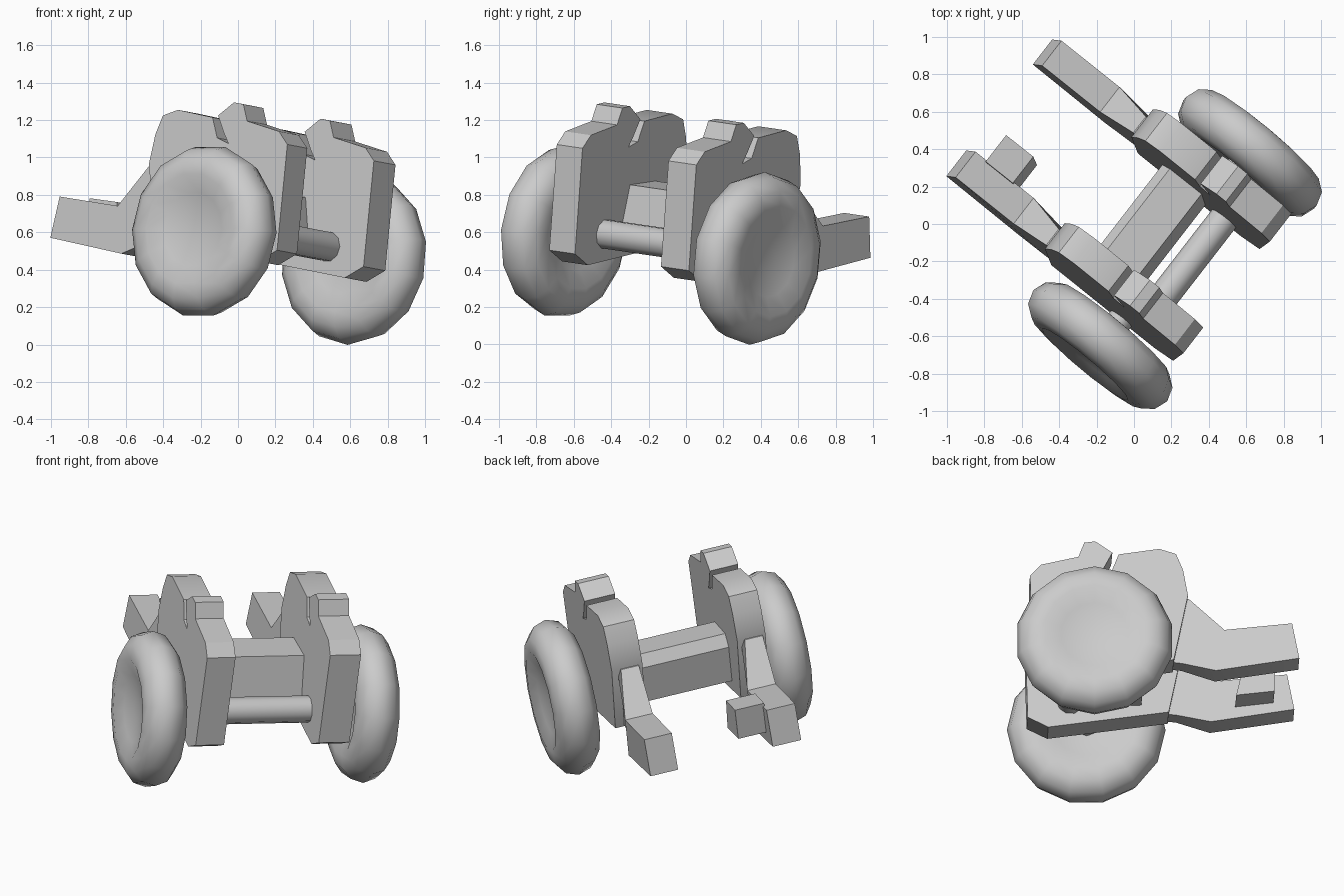
import bpy, math
from mathutils import Vector

if "Cube" in bpy.data.objects:
    bpy.data.objects.remove(bpy.data.objects["Cube"])

AX = Vector((0.608, 0.785, -0.115)).normalized()   # direction across the carriage
WHEEL_AX = Vector((0.635, 0.763, -0.115)).normalized()
D0 = -0.47                                         # reference plane of the side profile

grey = bpy.data.materials.new("grey")
grey.diffuse_color = (0.6, 0.6, 0.6, 1)
grey.use_nodes = True
grey.node_tree.nodes["Principled BSDF"].inputs["Base Color"].default_value = grey.diffuse_color


def at(x, z, d):
    """Point of the side profile, slid across the carriage to distance d."""
    p = Vector((x, (D0 - AX.x * x - AX.z * z) / AX.y, z))
    return p + AX * (d - D0)


def make(name, verts, faces, angle=30):
    me = bpy.data.meshes.new(name)
    me.from_pydata(verts, [], faces)
    me.materials.append(grey)
    ob = bpy.data.objects.new(name, me)
    bpy.context.collection.objects.link(ob)
    bpy.context.view_layer.objects.active = ob
    ob.select_set(True)
    bpy.ops.object.mode_set(mode='EDIT')
    bpy.ops.mesh.select_all(action='SELECT')
    bpy.ops.mesh.normals_make_consistent(inside=False)
    bpy.ops.object.mode_set(mode='OBJECT')
    bpy.ops.object.shade_smooth_by_angle(angle=math.radians(angle))
    ob.select_set(False)
    return ob


def slab(name, profile, inner, outer):
    """Side profile extruded across; inner and outer are functions of x."""
    n = len(profile)
    verts = [at(x, z, d(x)) for d in (inner, outer) for x, z in profile]
    faces = [tuple(range(n)), tuple(range(n, 2 * n))]
    faces += [(i, (i + 1) % n, n + (i + 1) % n, n + i) for i in range(n)]
    return make(name, verts, faces)


def flat(d):
    return lambda x: d


def taper(end, root):
    """Full width at the tail end and bend, narrowing to the root."""
    return lambda x: end + (root - end) * min(1, max(0, (x + 0.64) / 0.18))


def lathe(name, centre, axis, profile, sides, phase=0.0, angle=60):
    """(radius, offset) rings turned around an axis."""
    rot = axis.to_track_quat('Z', 'Y').to_matrix()
    verts, faces = [], []
    for r, w in profile:
        for k in range(sides):
            t = 2 * math.pi * (k + phase) / sides
            verts.append(centre + rot @ Vector((r * math.cos(t), r * math.sin(t), w)))
    m = len(profile)
    for j in range(m - 1):
        for k in range(sides):
            k2 = (k + 1) % sides
            faces.append((j * sides + k, j * sides + k2,
                          (j + 1) * sides + k2, (j + 1) * sides + k))
    faces += [tuple(range(sides)), tuple(range((m - 1) * sides, m * sides))]
    return make(name, verts, faces, angle)


# Cheeks: rear hump, notch, front hump, front edge, bottom
cheek = [(-0.455, 0.96), (-0.42, 1.12), (-0.38, 1.22), (-0.30, 1.25), (-0.115, 1.21),
         (-0.09, 1.10), (-0.03, 1.07), (-0.055, 1.13), (-0.085, 1.22), (0.0, 1.29),
         (0.05, 1.28), (0.07, 1.19), (0.24, 1.135), (0.285, 1.065), (0.23, 0.50),
         (0.13, 0.44), (-0.42, 0.55)]
slab("near_cheek", cheek, flat(-0.505), flat(-0.33))
slab("far_cheek", cheek, flat(0.255), flat(0.445))

# Tails, narrower where they meet the cheeks
tail = [(-1.0, 0.57), (-0.95, 0.79), (-0.64, 0.74), (-0.46, 0.96), (-0.38, 0.97),
        (-0.38, 0.56), (-0.46, 0.55), (-0.62, 0.485)]
slab("near_tail", tail, taper(-0.475, -0.485), taper(-0.30, -0.375))
slab("far_tail", tail, taper(0.285, 0.28), taper(0.455, 0.39))

# Block on the inside of the near tail
slab("tail_block", [(-0.90, 0.61), (-0.89, 0.80), (-0.745, 0.78), (-0.725, 0.58)],
     flat(-0.31), flat(-0.13))

# Cross beam and round axle between the cheeks
slab("cross_beam", [(-0.29, 0.59), (-0.29, 0.82), (-0.25, 0.89), (-0.08, 0.87), (-0.06, 0.57)],
     flat(-0.36), flat(0.30))
lathe("axle_bar", at(0.04, 0.606, 0), AX, [(0.08, -0.36), (0.08, 0.30)], 10)

# Wheels: rounded tyre with a dished face and small hub, plus stub axles
tyre = [(0.06, 0.075), (0.20, 0.095), (0.30, 0.13), (0.38, 0.12), (0.44, 0.075), (0.465, 0.0)]
tyre += [(r, -w) for r, w in reversed(tyre[:-1])]
for name, c, s, phase in (("near", Vector((-0.18, -0.65, 0.605)), -1, 0.0),
                          ("far", Vector((0.62, 0.38, 0.46)), 1, 0.5)):
    lathe(name + "_wheel", c, WHEEL_AX, tyre, 14, phase)
    lathe(name + "_stub_axle", c, AX, [(0.07, -s * 0.22), (0.07, s * 0.05)], 8)
